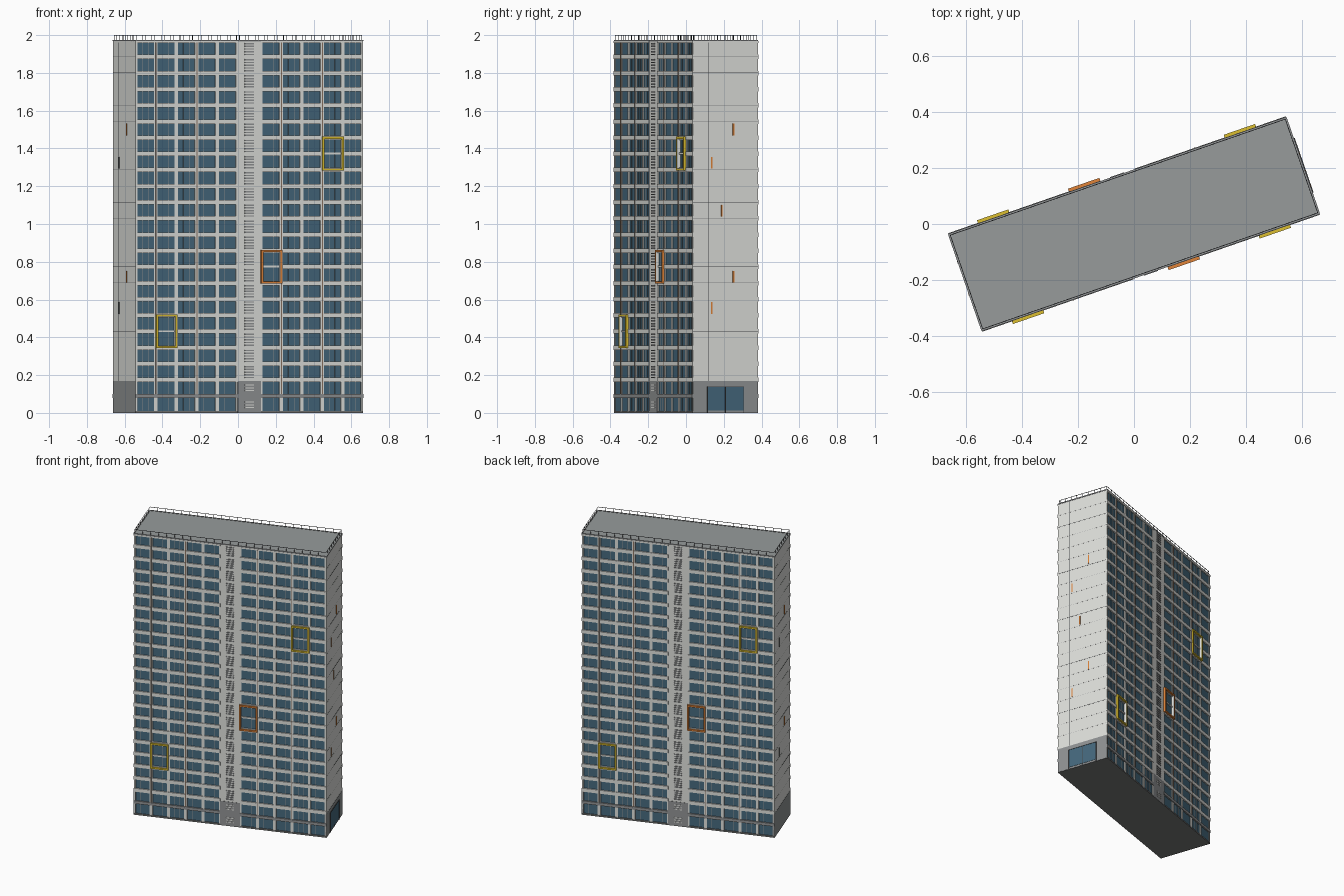
import bpy, bmesh, math
from mathutils import Matrix

old = bpy.data.objects.get("Cube")
if old:
    bpy.data.objects.remove(old, do_unlink=True)

L, W, H = 1.275, 0.364, 1.971     # length, width, roof height
TURN = math.radians(19.1)
FLOOR, FIRST = 0.0855, 0.09       # storey pitch, first floor level
PITCH, CORE = 0.1145, 0.13        # window bay width, stair strip width
levels = [FIRST + FLOOR * k for k in range(23)]
FACE = W / 2


def material(name, r, g, b):
    m = bpy.data.materials.new(name)
    m.use_nodes = True
    m.diffuse_color = (r, g, b, 1)
    m.node_tree.nodes["Principled BSDF"].inputs["Base Color"].default_value = (r, g, b, 1)
    return m


concrete = material("pale concrete", 0.74, 0.745, 0.715)
glass = material("blue glass", 0.06, 0.14, 0.205)
grey = material("base grey", 0.28, 0.29, 0.295)
roofing = material("roof grey", 0.31, 0.33, 0.33)
underside = material("plinth grey", 0.18, 0.185, 0.18)
metal = material("dark metal", 0.06, 0.065, 0.07)
yellow = material("yellow", 0.72, 0.52, 0.03)
orange = material("orange", 0.75, 0.23, 0.04)
brown = material("brown pipe", 0.25, 0.17, 0.12)


def build(name, mat, boxes, both=False):
    """Boxes are (x0, x1, y0, y1, z0, z1); both adds a copy turned half round."""
    bm = bmesh.new()
    for x0, x1, y0, y1, z0, z1 in boxes:
        mid = Matrix.Translation(((x0 + x1) / 2, (y0 + y1) / 2, (z0 + z1) / 2))
        size = Matrix.Diagonal((abs(x1 - x0), abs(y1 - y0), abs(z1 - z0), 1))
        bmesh.ops.create_cube(bm, size=1, matrix=mid @ size)
    if both:
        copy = bmesh.ops.duplicate(bm, geom=bm.verts[:] + bm.edges[:] + bm.faces[:])
        verts = [g for g in copy["geom"] if isinstance(g, bmesh.types.BMVert)]
        bmesh.ops.rotate(bm, verts=verts, matrix=Matrix.Rotation(math.pi, 3, 'Z'))
    bm.transform(Matrix.Rotation(TURN, 4, 'Z'))
    mesh = bpy.data.meshes.new(name)
    bm.to_mesh(mesh)
    bm.free()
    mesh.materials.append(mat)
    ob = bpy.data.objects.new(name, mesh)
    bpy.context.collection.objects.link(ob)


def front(x0, x1, z0, z1, out, back=0.02):
    """A box on the front wall, standing out from the wall face."""
    return (x0, x1, -FACE - out, -FACE + back, z0, z1)


def bay_centre(i):
    side = -1 if i < 5 else 1
    return side * CORE / 2 + (i - 4.5) * PITCH


bays = [bay_centre(i) for i in range(10)]
half_window = PITCH * 0.415

# Glazed body, end walls, roof and plinth
build("glazed_body", glass, [(-L/2 + 0.01, L/2 - 0.01, -FACE + 0.005, FACE - 0.005, 0.01, H - 0.01)])
build("end_wall", concrete, [(L/2 - 0.012, L/2, -FACE, FACE, 0.17, H)], True)
build("end_wall_base", grey, [(L/2 - 0.012, L/2 + 0.001, -FACE, FACE, 0, 0.17)], True)
build("roof", roofing, [(-L/2, L/2, -FACE, FACE, H - 0.004, H + 0.002)])
build("plinth", underside, [(-L/2, L/2, -FACE - 0.001, FACE + 0.001, -0.0005, 0.01)])

# Piers between bays and the stair strip
piers = []
for x in bays:
    for s in (-1, 1):
        piers.append(front(x + s * half_window, x + s * PITCH / 2, 0.01, H - 0.004, 0))
build("pier", concrete, piers, True)
build("stair_strip", concrete, [front(-CORE/2, CORE/2, 0.17, H - 0.004, 0)], True)
build("stair_strip_base", grey, [front(-CORE/2, CORE/2, 0, 0.17, 0.002)], True)

# Framed bays: bay index, first level, material
framed = [(1, 3, yellow), (5, 7, orange), (8, 14, yellow)]
skip = {(i, k + 1) for i, k, m in framed}

# Floor bands, thinner where a frame wraps two storeys
bands, thin = [], []
for k, z in enumerate(levels):
    if k == 0:
        continue
    for i, x in enumerate(bays):
        if (i, k) in skip:
            thin.append(front(x - PITCH/2, x + PITCH/2, z - 0.005, z + 0.005, 0.002))
        else:
            top = min(z + 0.011, H - 0.003)
            bands.append(front(x - PITCH/2, x + PITCH/2, z - 0.013, top, 0.003))
build("floor_band", concrete, bands, True)
build("thin_floor_band", concrete, thin, True)
build("ground_floor_band", grey,
      [front(s * CORE/2, s * L/2, FIRST - 0.011, FIRST + 0.009, 0.004) for s in (-1, 1)], True)

# Window mullions and drain pipes
build("mullion", grey, [front(x + s * half_window / 3 - 0.001, x + s * half_window / 3 + 0.001,
                              0.012, H - 0.01, -0.004) for x in bays for s in (-1, 1)], True)
build("drain_pipe", brown, [front(bays[i] + PITCH/2 - 0.002, bays[i] + PITCH/2 + 0.002,
                                  0.1, H - 0.01, 0.005) for i in (0, 2, 5, 7)], True)

# Louvres up the stair strip
slats = []
for z in levels[1:-1]:
    for n in range(5):
        zz = z + 0.008 + n * 0.0145
        slats.append(front(-0.026, 0.026, zz, zz + 0.007, 0.004))
build("stair_louvre", grey, slats, True)
build("base_louvre", concrete, [front(-0.026, 0.026, z, z + 0.005, 0.004)
                                for z in (0.025, 0.04, 0.055, 0.115, 0.13, 0.145)], True)

# Projecting coloured frames around two storeys, with pale inner linings
linings = []
for n, (i, k, mat) in enumerate(framed):
    x, z0, z1 = bays[i], levels[k] - 0.004, levels[k + 2] + 0.004
    w, t = PITCH / 2 + 0.002, 0.011
    sides = [front(x - w, x - w + t, z0, z1, 0.014), front(x + w - t, x + w, z0, z1, 0.014),
             front(x - w, x + w, z0, z0 + t, 0.014), front(x - w, x + w, z1 - t, z1, 0.014)]
    build("bay_frame_%d" % (n + 1), mat, sides, True)
    for s in (-1, 1):
        linings.append(front(x + s * (w - t - 0.001), x + s * (w - t), z0 + t, z1 - t, 0.012))
build("frame_lining", concrete, linings, True)


def end_plate(y0, y1, z0, z1, side=1, out=0.002):
    """A thin plate on the right (+x) or left (-x) end wall."""
    return (side * (L/2 - 0.004), side * (L/2 + out), side * y0, side * y1, z0, z1)


# Panel joints on the end walls, heavier every fourth floor
fine = [z for k, z in enumerate(levels[2:-1]) if k % 4 != 2]
heavy = levels[4:-1:4]
build("fine_joint", grey, [end_plate(-FACE, FACE, z - 0.0005, z + 0.0005, out=0.0004) for z in fine], True)
build("panel_joint", metal, [end_plate(-FACE, FACE, z - 0.001, z + 0.001, out=0.0006) for z in heavy]
      + [end_plate(-0.095, -0.092, 0.17, H - 0.01, out=0.0008)], True)

# Narrow slots on the end walls
slots = [(0.045, 1.5), (0.045, 0.72), (-0.077, 1.325), (-0.077, 0.555), (-0.02, 1.07)]


def slot_plates(places, side):
    return [end_plate(y - 0.004, y + 0.004, z - 0.031, z + 0.031, side, 0.003) for y, z in places]


build("right_end_slot", orange, slot_plates(slots, 1))
build("left_end_slot", orange, slot_plates(slots[:2], -1))
build("left_end_dark_slot", metal, slot_plates(slots[2:4], -1))

# Entrance on the right end
build("entrance_glass", glass, [end_plate(-0.1, 0.1, 0.012, 0.138, out=0.003)])
build("entrance_frame", metal, [end_plate(-0.103, -0.1, 0, 0.141, out=0.005),
                                end_plate(0.1, 0.103, 0, 0.141, out=0.005),
                                end_plate(-0.103, 0.103, 0.138, 0.141, out=0.005),
                                end_plate(-0.002, 0.002, 0, 0.138, out=0.005)])

# Roof edge and railing
ex, ey, p = L/2 - 0.005, FACE - 0.005, 0.0012
rails = [(-ex, ex, -ey - p, -ey + p, 1.997, 1.9995), (ex - p, ex + p, -ey, ey, 1.997, 1.9995)]
posts = []
for n in range(24):
    x = -ex + 2 * ex * n / 24
    posts.append((x - p, x + p, -ey - p, -ey + p, H, 1.998))
for n in range(8):
    y = -ey + 2 * ey * n / 8
    posts.append((ex - p, ex + p, y - p, y + p, H, 1.998))
build("roof_rail", metal, rails, True)
build("roof_rail_post", metal, posts, True)
build("roof_edge", grey, [(-L/2, L/2, -FACE - 0.002, -FACE + 0.006, H - 0.003, H + 0.004),
                          (L/2 - 0.006, L/2 + 0.002, -FACE, FACE, H - 0.003, H + 0.004)], True)
